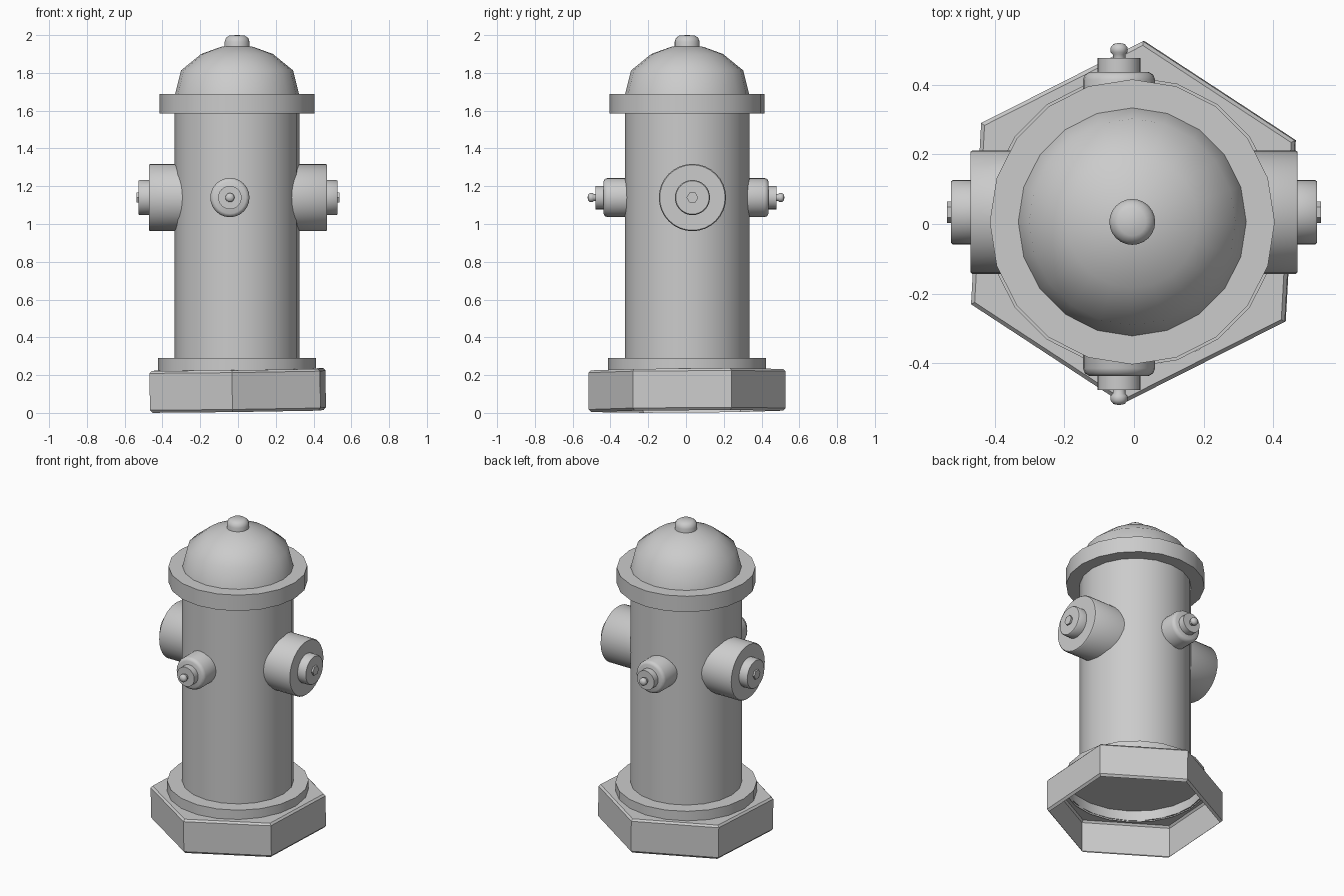
import bpy
from math import cos, sin, pi, radians
from mathutils import Vector

if "Cube" in bpy.data.objects:
    bpy.data.objects.remove(bpy.data.objects["Cube"])

CX, CY = -0.005, 0.006   # axis of the barrel


def lathe(name, profile, sides=20, loc=(CX, CY, 0), axis=(0, 0, 1),
          hex_rings=0, angle=40):
    """Spin (radius, height) points about an axis; the first hex_rings
    rings are hexagonal instead of round."""
    verts, rings, faces = [], [], []
    for k, (r, h) in enumerate(profile):
        if r == 0:
            rings.append([len(verts)] * sides)
            verts.append((0, 0, h))
            continue
        rings.append(list(range(len(verts), len(verts) + sides)))
        for i in range(sides):
            a = 2 * pi * i / sides
            q = r
            if k < hex_rings:
                q *= cos(pi / 6) / cos(a % (pi / 3) - pi / 6)
            verts.append((q * cos(a), q * sin(a), h))
    for lo, hi in zip(rings, rings[1:]):
        for i in range(sides):
            j = (i + 1) % sides
            f = list(dict.fromkeys((lo[i], lo[j], hi[j], hi[i])))
            faces.append(f)
    mesh = bpy.data.meshes.new(name)
    mesh.from_pydata(verts, [], faces)
    ob = bpy.data.objects.new(name, mesh)
    bpy.context.collection.objects.link(ob)
    ob.location = loc
    if axis != (0, 0, 1):
        ob.rotation_euler = Vector(axis).to_track_quat('Z', 'Y').to_euler()
    bpy.ops.object.select_all(action='DESELECT')
    ob.select_set(True)
    bpy.context.view_layer.objects.active = ob
    bpy.ops.object.shade_smooth_by_angle(angle=radians(angle))
    return ob


# hexagonal base: hollow below, round hole on top, slightly tilted and turned
base = lathe("base", [(0.508, 0.008), (0.522, 0.022), (0.522, 0.217),
                      (0.510, 0.229), (0.412, 0.229)],
             sides=24, loc=(0, 0.006, 0), hex_rings=4)
base.rotation_euler = (0, -0.015, radians(26.8))

# foot flange, open underneath
lathe("foot_flange", [(0.418, 0.215), (0.418, 0.29), (0, 0.29)])

# barrel, rim and dome
lathe("barrel", [(0.33, 0.29), (0.33, 1.60)])
lathe("rim", [(0.32, 1.585), (0.41, 1.585), (0.41, 1.688), (0.31, 1.688)])
lathe("dome", [(0.33, 1.68), (0.297, 1.813), (0.19, 1.90), (0.085, 1.938),
               (0, 1.95)], angle=60)
lathe("top_knob", [(0.066, 1.92), (0.066, 1.965), (0.059, 1.985),
                   (0.040, 1.998), (0, 2.0)], sides=24, angle=60)

for s, tag in ((-1, "left"), (1, "right")):
    # large side outlets with cap and hexagonal nut
    place = dict(loc=(0, 0.034, 1.14), axis=(s, 0, 0))
    lathe(tag + "_outlet", [(0.178, 0.20), (0.178, 0.465), (0.173, 0.471),
                            (0, 0.471)], sides=32, **place)
    lathe(tag + "_cap", [(0.093, 0.46), (0.093, 0.521), (0.088, 0.527),
                         (0, 0.527)], sides=32, **place)
    lathe(tag + "_nut", [(0.031, 0.52), (0.031, 0.538), (0, 0.538)],
          sides=6, **place)

for s, tag in ((-1, "front"), (1, "back")):
    # small outlets with cap and round-ended pin
    place = dict(sides=24, loc=(-0.043, 0, 1.14), axis=(0, s, 0))
    lathe(tag + "_outlet", [(0.104, 0.25), (0.104, 0.415), (0.098, 0.430),
                            (0.085, 0.437), (0, 0.437)], **place)
    lathe(tag + "_cap", [(0.062, 0.43), (0.062, 0.478), (0, 0.478)], **place)
    lathe(tag + "_pin", [(0.018, 0.47), (0.018, 0.488), (0.024, 0.494),
                         (0.024, 0.508), (0.016, 0.518), (0, 0.521)],
          angle=60, **place)
